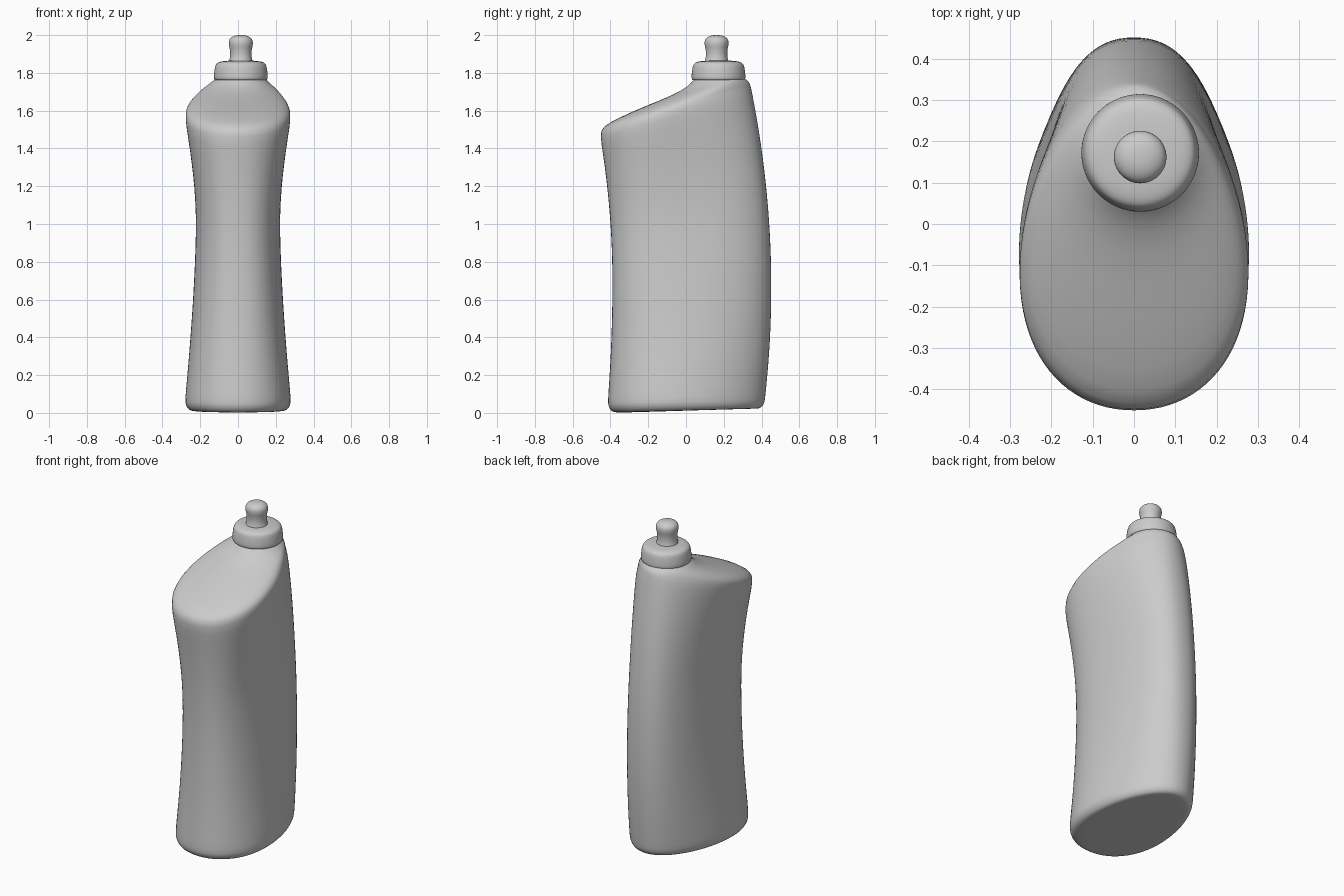
import bpy, bmesh, math

cube = bpy.data.objects.get("Cube")
if cube:
    bpy.data.objects.remove(cube, do_unlink=True)

shade = (0.6, 0.6, 0.6, 1)
grey = bpy.data.materials.new("plain grey plastic")
grey.use_nodes = True
grey.diffuse_color = shade
grey.node_tree.nodes["Principled BSDF"].inputs["Base Color"].default_value = shade


def loft(name, rings, levels):
    """Skin a stack of equal-length point rings, with both ends closed."""
    bm = bmesh.new()
    loops = [[bm.verts.new(point) for point in ring] for ring in rings]
    count = len(loops[0])
    for lower, upper in zip(loops, loops[1:]):
        for i in range(count):
            j = (i + 1) % count
            bm.faces.new((lower[i], lower[j], upper[j], upper[i]))
    bm.faces.new(loops[0])
    bm.faces.new(loops[-1])
    bmesh.ops.recalc_face_normals(bm, faces=bm.faces[:])
    mesh = bpy.data.meshes.new(name)
    bm.to_mesh(mesh)
    bm.free()
    obj = bpy.data.objects.new(name, mesh)
    bpy.context.collection.objects.link(obj)
    mesh.materials.append(grey)
    for poly in mesh.polygons:
        poly.use_smooth = True
    modifier = obj.modifiers.new("smooth", "SUBSURF")
    modifier.levels = modifier.render_levels = levels


def egg_ring(front, back, half_width, egg=0, power=2, shift=0, count=48):
    """Egg section, wider at the front, tilted between a front and a back point."""
    ring = []
    for i in range(count):
        angle = math.tau * i / count
        s, c = (math.copysign(abs(v) ** (2 / power), v)
                for v in (math.sin(angle), math.cos(angle)))
        t = (1 - c) / 2
        ring.append((shift + half_width * s * (1 + egg * c),
                     front[0] + (back[0] - front[0]) * t,
                     front[1] + (back[1] - front[1]) * t))
    return ring


def mix(start, end, t):
    return start + (end - start) * t


def bow(t, low, middle, high, turn, power):
    """Curve running from low through middle (at t = turn) to high."""
    if t < turn:
        return mix(middle, low, ((turn - t) / turn) ** power)
    return mix(middle, high, ((t - turn) / (1 - turn)) ** power)


def wall_ring(t, inset=0, drop=0):
    """Section of the waisted, backward-bowed wall from base to shoulder rim."""
    front_y = bow(t, -.415, -.39, -.457, .45, 2) + inset
    back_y = bow(t, .42, .453, .35, .36, 2) - inset
    width = bow(t, .277, .221, .278, .64, 1.6) - inset
    flare = bow(t, 1, 0, 1, .64, 1.6)
    return egg_ring((front_y, mix(.06, 1.475, t) - drop),
                    (back_y, mix(.08, 1.7, t) - drop),
                    width, mix(.07, .16, flare), mix(2.4, 2.1, flare))


# Rounded base edge, then the walls up to the shoulder rim
rings = [wall_ring(0, .11, .058)]
for step in range(4, 0, -1):
    angle = math.pi / 2 * step / 4
    rings.append(wall_ring(0, .04 * (1 - math.cos(angle)), .058 * math.sin(angle)))
rings += [wall_ring(step / 12) for step in range(13)]

# Sloping top: front y, front z, back y, back z, half width
neck_shift = .015
top = [
    (-.445, 1.513, .343, 1.73, .271),
    (-.37, 1.557, .337, 1.747, .25),
    (-.21, 1.627, .328, 1.757, .215),
    (-.06, 1.685, .318, 1.766, .18),
    (.02, 1.735, .308, 1.772, .148),
    (.04, 1.765, .3, 1.777, .13),
    (.07, 1.785, .27, 1.785, .1),
]
for i, (front_y, front_z, back_y, back_z, width) in enumerate(top):
    t = min(1, i / 5)
    rings.append(egg_ring((front_y, front_z), (back_y, back_z), width,
                          mix(.16, 0, t), 2, neck_shift * t))
loft("bottle_body", rings, 1)


def turned(name, centre_y, profile):
    """Round part on the neck axis from (radius, z) pairs."""
    loft(name, [egg_ring((centre_y - radius, z), (centre_y + radius, z), radius,
                         shift=neck_shift, count=24)
                for radius, z in profile], 2)


turned("screw_cap", .172, [(.11, 1.758), (.138, 1.76), (.145, 1.77), (.143, 1.8),
                           (.138, 1.835), (.13, 1.852), (.105, 1.862), (.05, 1.866)])
turned("nozzle", .162, [(.066, 1.855), (.062, 1.865), (.056, 1.89), (.058, 1.925),
                        (.064, 1.945), (.065, 1.968), (.057, 1.985), (.035, 1.997),
                        (.012, 2)])
